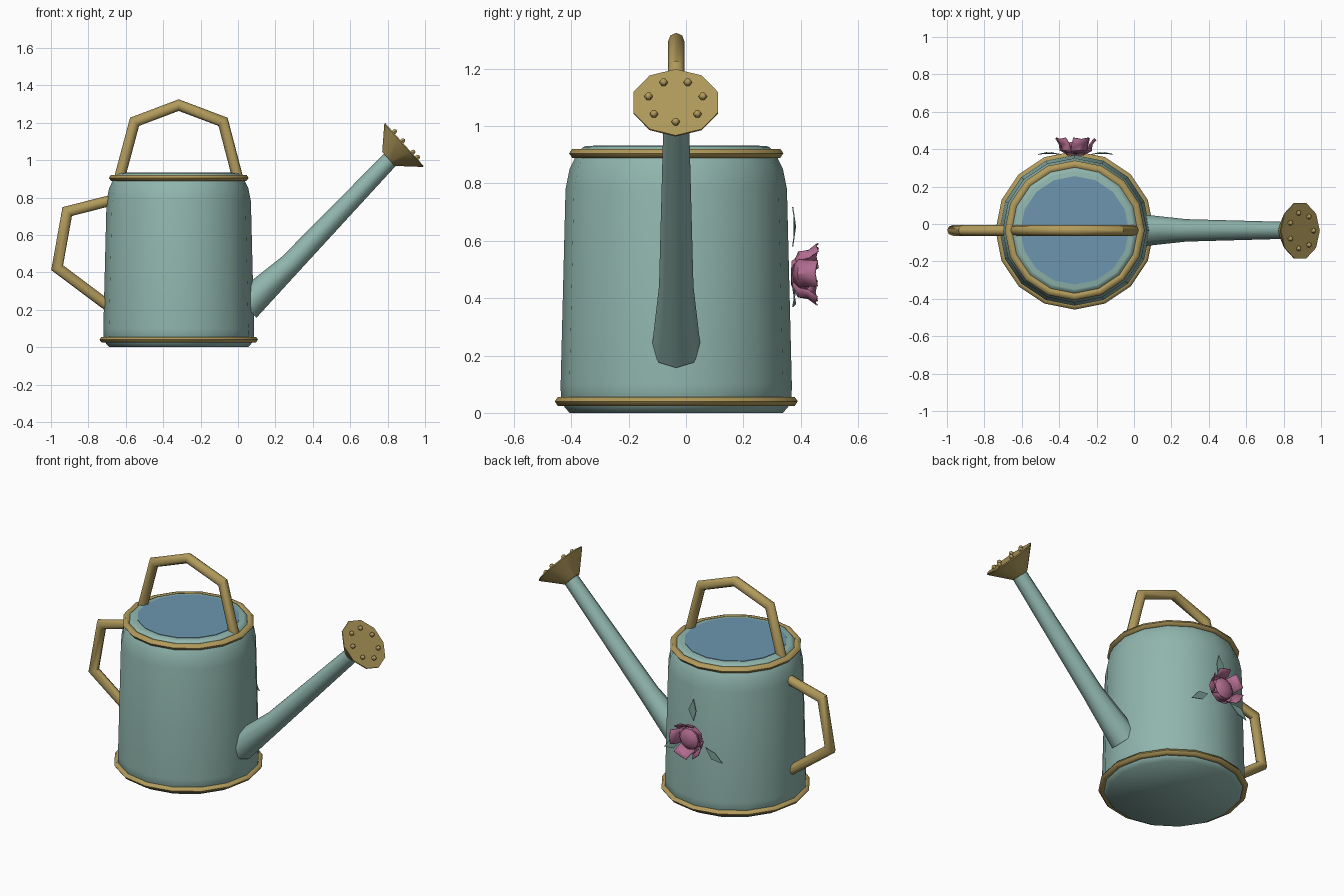
import bpy, bmesh, math
from mathutils import Vector, Matrix

if "Cube" in bpy.data.objects:
    bpy.data.objects.remove(bpy.data.objects["Cube"])

CX, CY = -0.317, -0.034  # can axis


def mat(name, c):
    m = bpy.data.materials.new(name)
    m.diffuse_color = (*c, 1)
    m.use_nodes = True
    m.node_tree.nodes["Principled BSDF"].inputs["Base Color"].default_value = m.diffuse_color
    return m


TEAL = mat("teal_enamel", (0.28, 0.465, 0.42))
GOLD = mat("brass", (0.44, 0.325, 0.105))
WATER = mat("water_blue", (0.15, 0.30, 0.43))
PINK = mat("rose_pink", (0.44, 0.15, 0.28))
LEAF = mat("leaf_green", (0.20, 0.36, 0.31))


def finish(name, bm, m, angle=50, normals=True):
    if normals:
        bmesh.ops.recalc_face_normals(bm, faces=bm.faces)
    me = bpy.data.meshes.new(name)
    bm.to_mesh(me)
    bm.free()
    me.materials.append(m)
    ob = bpy.data.objects.new(name, me)
    bpy.context.collection.objects.link(ob)
    bpy.ops.object.select_all(action='DESELECT')
    ob.select_set(True)
    bpy.context.view_layer.objects.active = ob
    bpy.ops.object.shade_smooth_by_angle(angle=math.radians(angle))
    return ob


def skin(bm, rings, caps=True):
    """Bridge equal-sized rings of points into a tube."""
    vs = [[bm.verts.new(p) for p in r] for r in rings]
    n = len(vs[0])
    for a, b in zip(vs, vs[1:]):
        for i in range(n):
            j = (i + 1) % n
            bm.faces.new((a[i], a[j], b[j], b[i]))
    if caps:
        bm.faces.new(vs[0][::-1])
        bm.faces.new(vs[-1])


def circle(r, z, n):
    return [Vector((r * math.cos(2 * math.pi * i / n), r * math.sin(2 * math.pi * i / n), z)) for i in range(n)]


def lathe(name, profile, m, n=16, matrix=Matrix.Translation((CX, CY, 0)), angle=50):
    bm = bmesh.new()
    skin(bm, [circle(r, z, n) for r, z in profile])
    bm.transform(matrix)
    return finish(name, bm, m, angle)


def ring(name, R, r, z):
    """Brass hoop around the can, six-sided section."""
    bm = bmesh.new()
    sect = [(R + r * 1.2 * math.cos(k * math.pi / 3), z + r * math.sin(k * math.pi / 3)) for k in range(7)]
    skin(bm, [circle(a, b, 16) for a, b in sect], caps=False)
    bmesh.ops.remove_doubles(bm, verts=bm.verts, dist=1e-4)
    bm.transform(Matrix.Translation((CX, CY, 0)))
    finish(name, bm, GOLD, 65)


def tube(name, path, radii, m, n=8, angle=50):
    """Mitred tube along an x-z path."""
    pts = [Vector((x, CY, z)) for x, z in path]
    rings = []
    for i, p in enumerate(pts):
        d0 = (p - pts[max(i - 1, 0)]).normalized()
        d1 = (pts[min(i + 1, len(pts) - 1)] - p).normalized()
        t = (d0 + d1).normalized()
        side = Vector((0, 1, 0))
        up = t.cross(side)
        k = 1 / max(t.dot(d1 if d1.length else d0), 0.5)
        rings.append([p + radii[i] * (math.cos(a) * side + math.sin(a) * k * up)
                      for a in (2 * math.pi * j / n for j in range(n))])
    bm = bmesh.new()
    skin(bm, rings)
    return finish(name, bm, m, angle)


# Can body with closed shoulder, water surface and hoops
lathe("can_body", [(0.372, 0), (0.402, 0.035), (0.403, 0.1), (0.386, 0.78), (0.372, 0.85),
                   (0.348, 0.9), (0.325, 0.927), (0.315, 0.93)], TEAL)
lathe("water_surface", [(0.29, 0.925), (0.29, 0.933)], WATER)
ring("base_hoop", 0.402, 0.018, 0.04)
ring("rim_hoop", 0.352, 0.018, 0.905)

# Handles
tube("top_handle", [(-0.64, 0.88), (-0.553, 1.205), (-0.317, 1.294), (-0.08, 1.205), (0.005, 0.88)],
     [0.029] * 5, GOLD)
tube("side_handle", [(-0.67, 0.787), (-0.913, 0.725), (-0.967, 0.425), (-0.66, 0.195)], [0.029] * 4, GOLD)

# Spout
tube("spout", [(0.04, 0.22), (0.278, 0.442), (0.82, 1.01)], [0.086, 0.06, 0.045], TEAL)

# Sprinkler head, with local z along the spout direction
D = Vector((0.745, 0, 0.667)).normalized()
U = Vector((0, 1, 0))
V = D.cross(U)
HEAD = Matrix((V, U, D)).transposed().to_4x4()
HEAD.translation = Vector((0.89, CY - 0.002, 1.083))
lathe("sprinkler_head", [(0.05, -0.115), (0.155, -0.006), (0.155, 0.0)], GOLD, 10, HEAD, 40)
bm = bmesh.new()
for k in range(7):
    a = 2 * math.pi * k / 7 + (math.pi if V.z > 0 else 0)
    bmesh.ops.create_uvsphere(bm, u_segments=6, v_segments=4, radius=0.015,
                              matrix=Matrix.Translation((0.097 * math.cos(a), 0.097 * math.sin(a), 0.006)))
bm.transform(HEAD)
finish("sprinkler_studs", bm, GOLD)

# Rose on the back: local x across, local z outward (+y)
ROSE = Matrix(((-1, 0, 0, -0.312), (0, 0, 1, 0.362), (0, 1, 0, 0.485), (0, 0, 0, 1)))


def polar(r, a, h):
    return Vector((r * math.cos(a), r * math.sin(a), h))


bm = bmesh.new()
for k in range(5):  # flaring petals, each three quads-strips wide with a pointed lip
    a = math.pi / 2 + k * 2 * math.pi / 5 + 0.3
    rows = [[polar(r, a + s * w, h + dh * abs(s)) for s in (-1, 0, 1)]
            for r, w, h, dh in ((0.035, 0.6, 0.008, 0), (0.082, 0.62, 0.03, 0.004),
                                (0.086, 0.55, 0.065, 0), (0.108, 0.42, 0.09, 0.008))]
    vs = [[bm.verts.new(p) for p in r] for r in rows]
    for p, q in zip(vs, vs[1:]):
        for i in range(2):
            bm.faces.new((p[i], p[i + 1], q[i + 1], q[i]))
bm.transform(ROSE)
petals = finish("rose_petals", bm, PINK, 30)
mod = petals.modifiers.new("thickness", 'SOLIDIFY')
mod.thickness = 0.005

lathe("rose_bud", [(0.045, 0.005), (0.068, 0.03), (0.064, 0.055), (0.044, 0.07), (0.02, 0.077)],
      PINK, 10, ROSE, 25)

# Three diamond leaves around the rose
bm = bmesh.new()
for k in range(3):
    a = math.pi / 2 + k * 2 * math.pi / 3
    side = polar(0.026, a + math.pi / 2, 0)
    mid = polar(0.165, a, 0.018)
    outline = [polar(0.095, a, 0.008), mid + side, polar(0.232, a, 0.008), mid - side]
    lo = [bm.verts.new(p) for p in outline]
    hi = [bm.verts.new(p + Vector((0, 0, 0.004))) for p in outline]
    bm.faces.new(lo[::-1])
    bm.faces.new(hi)
    for i in range(4):
        j = (i + 1) % 4
        bm.faces.new((lo[i], lo[j], hi[j], hi[i]))
bm.transform(ROSE)
finish("rose_leaves", bm, LEAF, 30)
